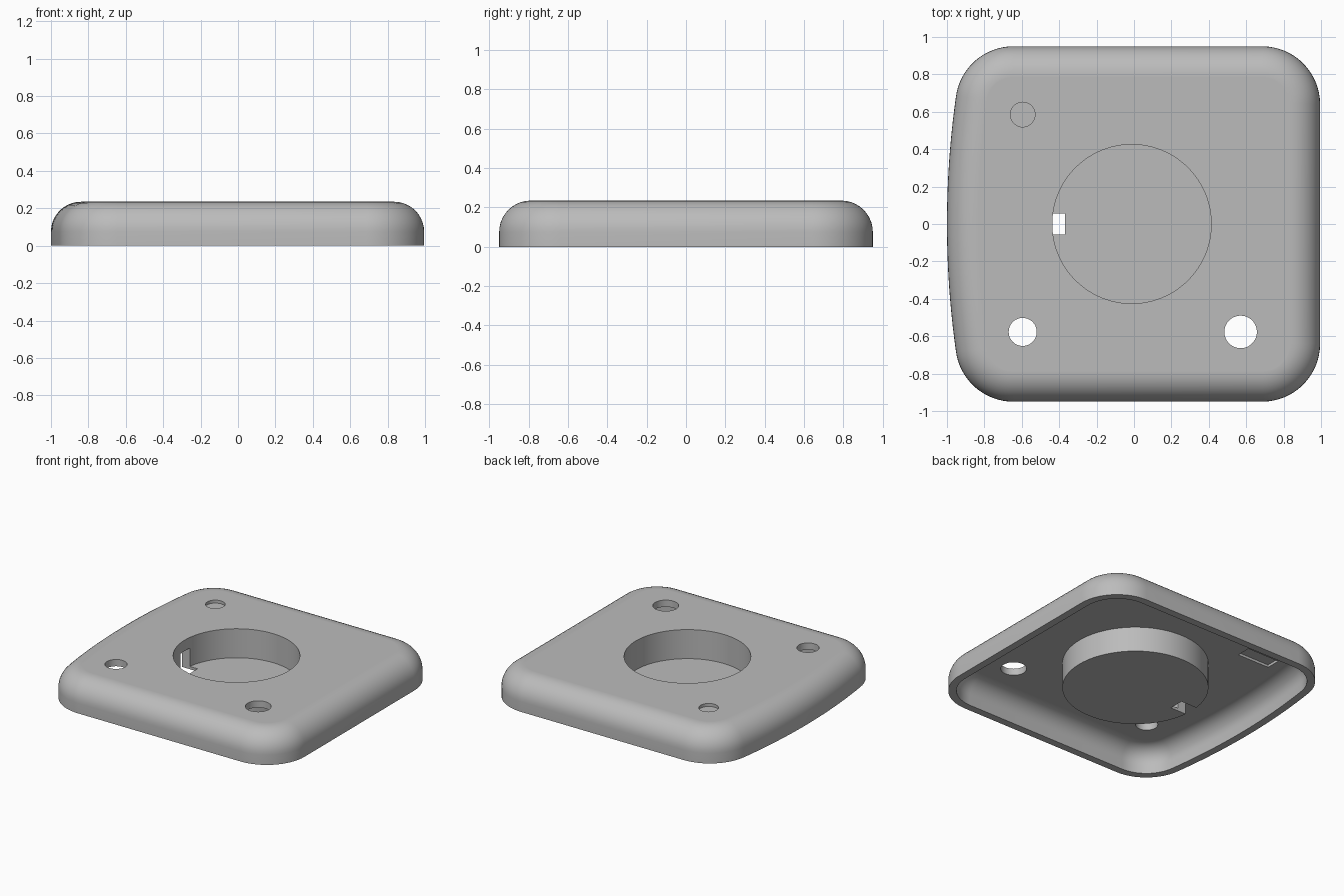
import bpy, bmesh, math

if "Cube" in bpy.data.objects:
    bpy.data.objects.remove(bpy.data.objects["Cube"])

H, R_CORNER, CY = 0.235, 0.31, 0.64       # height, corner radius, corner centre y
CX_R = 0.685                              # right corner centre x
R_BOW, X_BOW = 4.86, 3.86                 # bowed left side: radius and centre
CX_L = X_BOW - math.sqrt((R_BOW - R_CORNER) ** 2 - CY ** 2)
A_BOW = math.asin(CY / (R_BOW - R_CORNER))

grey = bpy.data.materials.new("light grey")
grey.diffuse_color = (0.5, 0.5, 0.5, 1)
grey.use_nodes = True
grey.node_tree.nodes["Principled BSDF"].inputs["Base Color"].default_value = grey.diffuse_color


def arc(cx, cy, r, a0, a1, n):
    return [(cx + r * math.cos(a0 + (a1 - a0) * i / n),
             cy + r * math.sin(a0 + (a1 - a0) * i / n)) for i in range(n + 1)]


def outline(d):
    """Rounded outline with a bowed left side, moved inwards by d."""
    r, pi = R_CORNER - d, math.pi
    pts = arc(CX_R, -CY, r, -pi / 2, 0, 16) + arc(CX_R, CY, r, 0, pi / 2, 16)
    pts += arc(CX_L, CY, r, pi / 2, pi - A_BOW, 16)
    pts += arc(X_BOW, 0, R_BOW - d, pi - A_BOW, pi + A_BOW, 20)[1:-1]
    pts += arc(CX_L, -CY, r, pi + A_BOW, 1.5 * pi, 16)
    return pts


def fillet(d, top, r, n=10):
    """Inset and height pairs of a rounded upper edge, ending on the flat."""
    q = [(d + r * (1 - math.cos(t)), top - r + r * math.sin(t))
         for t in (math.pi / 2 * i / n for i in range(n + 1))]
    return q + [(d + r + 0.004, top)]


# Hollow cover: inside surface, bottom rim and outside surface in one loft
inside = [(0.055, 0.0)] + fillet(0.055, 0.185, 0.12)
outside = [(0.0, 0.0)] + fillet(0.0, H, 0.16)
bm = bmesh.new()
rings = [[bm.verts.new((x, y, z)) for x, y in outline(d)]
         for d, z in inside[::-1] + outside]
for a, b in zip(rings, rings[1:]):
    for i in range(len(a)):
        j = (i + 1) % len(a)
        bm.faces.new((a[i], a[j], b[j], b[i]))
bm.faces.new(rings[0])
bm.faces.new(rings[-1])
bmesh.ops.recalc_face_normals(bm, faces=bm.faces)
mesh = bpy.data.meshes.new("cover")
bm.to_mesh(mesh)
bm.free()
mesh.materials.append(grey)
cover = bpy.data.objects.new("cover", mesh)
bpy.context.collection.objects.link(cover)
bpy.context.view_layer.objects.active = cover


def combine(tool, operation):
    bpy.context.view_layer.objects.active = cover
    m = cover.modifiers.new("cut", 'BOOLEAN')
    m.operation, m.solver, m.object = operation, 'EXACT', tool
    bpy.ops.object.modifier_apply(modifier=m.name)
    bpy.data.objects.remove(tool)


def cylinder(x, y, r, z0, z1, n):
    bpy.ops.mesh.primitive_cylinder_add(vertices=n, radius=r, depth=z1 - z0,
                                        location=(x, y, (z0 + z1) / 2))
    ob = bpy.context.object
    ob.data.materials.append(grey)
    return ob


def box(x0, x1, y0, y1, z0, z1):
    bpy.ops.mesh.primitive_cube_add(size=1, location=((x0 + x1) / 2, (y0 + y1) / 2, (z0 + z1) / 2))
    ob = bpy.context.object
    ob.scale = (x1 - x0, y1 - y0, z1 - z0)
    bpy.ops.object.transform_apply(location=False, rotation=False, scale=True)
    ob.data.materials.append(grey)
    return ob


# Central cup with a thin floor and a notch through its wall
combine(cylinder(-0.012, 0, 0.49, 0.0, 0.21, 96), 'UNION')
combine(cylinder(-0.012, 0, 0.425, 0.02, 0.4, 96), 'DIFFERENCE')
combine(box(-0.55, -0.37, -0.055, 0.055, -0.1, 0.155), 'DIFFERENCE')

# Two through holes, one blind hole and the pocket beneath it
combine(cylinder(-0.595, -0.577, 0.075, 0.1, 0.4, 48), 'DIFFERENCE')
combine(cylinder(0.57, -0.577, 0.087, 0.1, 0.4, 48), 'DIFFERENCE')
combine(cylinder(-0.595, 0.585, 0.066, 0.213, 0.4, 48), 'DIFFERENCE')
combine(box(-0.725, -0.465, 0.535, 0.64, 0.15, 0.203), 'DIFFERENCE')

# Smooth rounded sides, sharp rims
bpy.ops.object.select_all(action='DESELECT')
cover.select_set(True)
bpy.context.view_layer.objects.active = cover
bpy.ops.object.shade_smooth_by_angle(angle=math.radians(30))
